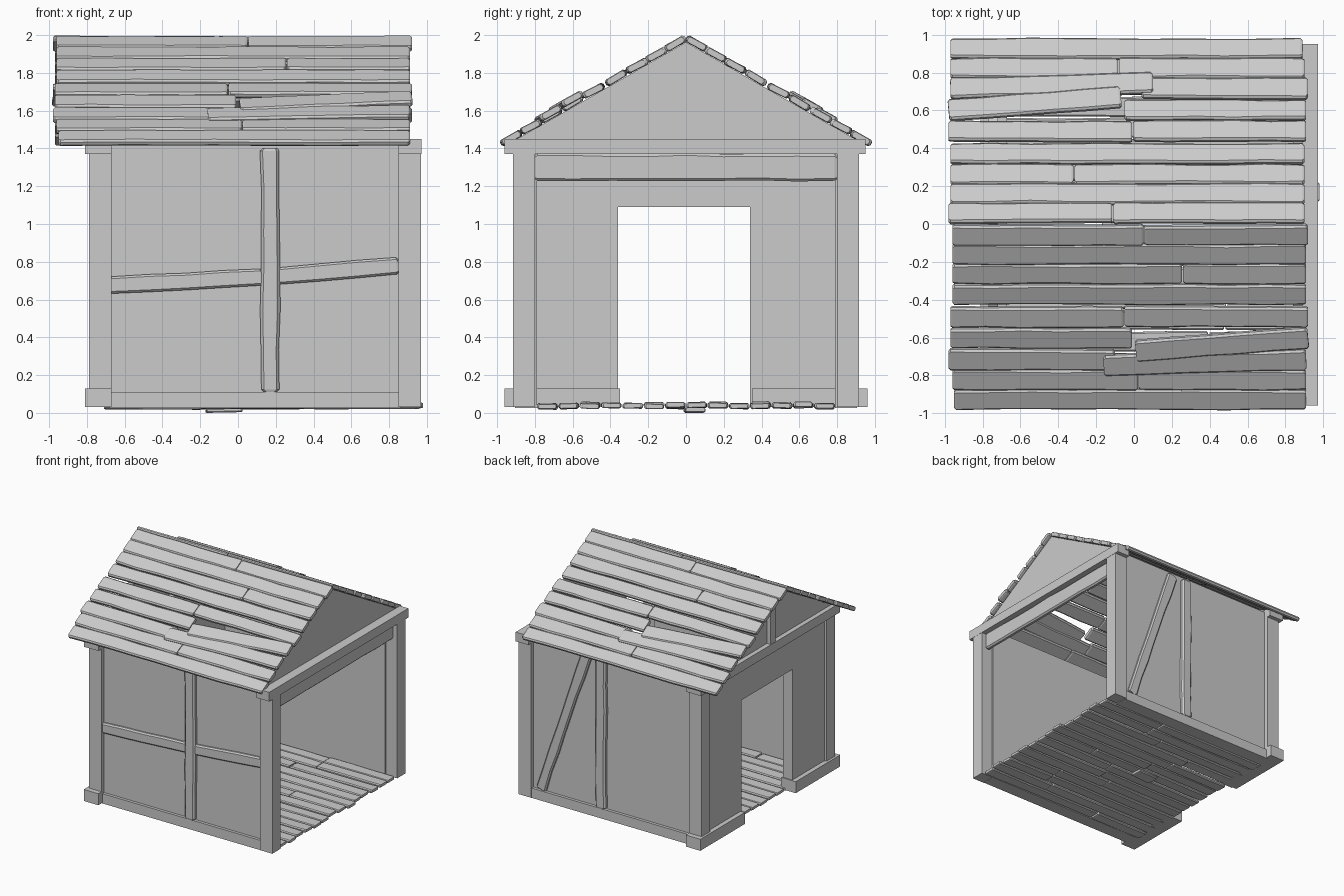
import bpy, bmesh, math, random
from mathutils import Vector, Matrix

if "Cube" in bpy.data.objects:
    bpy.data.objects.remove(bpy.data.objects["Cube"])

rng = random.Random(4)


def finish(name, bm):
    bmesh.ops.recalc_face_normals(bm, faces=bm.faces)
    me = bpy.data.meshes.new(name)
    bm.to_mesh(me)
    bm.free()
    ob = bpy.data.objects.new(name, me)
    bpy.context.collection.objects.link(ob)
    return ob


def box(name, x0, x1, y0, y1, z0, z1):
    bm = bmesh.new()
    m = Matrix.Translation(((x0 + x1) / 2, (y0 + y1) / 2, (z0 + z1) / 2))
    bmesh.ops.create_cube(bm, size=1, matrix=m @ Matrix.Diagonal((x1 - x0, y1 - y0, z1 - z0, 1)))
    return finish(name, bm)


def prism(name, pts, x0, x1):
    """Extrude a y-z outline from x0 to x1."""
    bm = bmesh.new()
    f = bm.faces.new([bm.verts.new((x0, y, z)) for y, z in pts])
    r = bmesh.ops.extrude_face_region(bm, geom=[f])
    verts = [g for g in r["geom"] if isinstance(g, bmesh.types.BMVert)]
    bmesh.ops.translate(bm, verts=verts, vec=(x1 - x0, 0, 0))
    return finish(name, bm)


def plank(name, a, b, width, thick, normal, wob=0.005, r=rng):
    """Hand-cut board from a to b: chamfered section, slightly wavy edges."""
    a, b = Vector(a), Vector(b)
    d = (b - a).normalized()
    n = Vector(normal)
    n = (n - d * n.dot(d)).normalized()
    w = n.cross(d)
    c = thick * 0.28
    length = (b - a).length
    segs = max(3, round(length / 0.2))
    stations = [(0, 0.8)] + [(c / length + (1 - 2 * c / length) * i / segs, 1)
                             for i in range(segs + 1)] + [(1, 0.8)]
    bm = bmesh.new()
    rings = []
    for t, k in stations:
        p = a.lerp(b, t)
        hl = width / 2 + r.uniform(-wob, wob)
        hr = width / 2 + r.uniform(-wob, wob)
        if k < 1:
            hl, hr = hl - c, hr - c
        h = thick / 2 * k
        e = c * k
        sec = [(-hl, -h + e), (-hl + e, -h), (hr - e, -h), (hr, -h + e),
               (hr, h - e), (hr - e, h), (-hl + e, h), (-hl, h - e)]
        rings.append([bm.verts.new(p + w * u + n * v) for u, v in sec])
    for q, s in zip(rings, rings[1:]):
        for i in range(8):
            j = (i + 1) % 8
            bm.faces.new((q[i], q[j], s[j], s[i]))
    bm.faces.new(rings[0])
    bm.faces.new(rings[-1])
    return finish(name, bm)


# Corner posts, side walls and sills
for s, side in ((-1, "front"), (1, "back")):
    def ybox(name, x0, x1, ya, yb, z0, z1):
        box(f"{side}_{name}", x0, x1, min(s * ya, s * yb), max(s * ya, s * yb), z0, z1)
    ybox("left_post", -0.79, -0.67, 0.80, 0.915, 0.03, 1.38)
    ybox("right_post", 0.85, 0.97, 0.80, 0.915, 0.03, 1.38)
    ybox("wall", -0.68, 0.86, 0.79, 0.88, 0.03, 1.43)
    ybox("sill", -0.68, 0.86, 0.79, 0.905, 0.025, 0.11)
    ybox("door_sill", -0.81, -0.67, 0.35, 0.96, 0.03, 0.13)

# Door wall with opening, and top beams
prism("door_wall", [(-0.80, 0.03), (-0.36, 0.03), (-0.36, 1.09), (0.34, 1.09),
                    (0.34, 0.03), (0.80, 0.03), (0.80, 1.38), (-0.80, 1.38)], -0.77, -0.68)
box("left_beam", -0.81, -0.67, -0.96, 0.95, 1.37, 1.45)
box("right_beam", 0.85, 0.972, -0.96, 0.95, 1.37, 1.45)

# Gables and small king post
for name, x0, x1 in (("left_gable", -0.77, -0.72), ("right_gable", 0.84, 0.89)):
    prism(name, [(-0.895, 1.45), (0.895, 1.45), (0, 1.962)], x0, x1)
box("king_post", -0.805, -0.765, -0.08, -0.01, 1.45, 1.90)

# Wall battens
plank("front_upright", (0.17, -0.89, 0.11), (0.17, -0.89, 1.40), 0.10, 0.05, (0, -1, 0))
plank("front_rail_left", (-0.68, -0.885, 0.675), (0.13, -0.885, 0.72), 0.09, 0.04, (0, -1, 0), 0.003)
plank("front_rail_right", (0.21, -0.885, 0.725), (0.85, -0.885, 0.78), 0.09, 0.04, (0, -1, 0), 0.003)
plank("back_upright", (0.19, 0.89, 0.11), (0.19, 0.89, 1.40), 0.10, 0.05, (0, 1, 0))
plank("back_brace", (0.77, 0.885, 0.12), (0.33, 0.885, 1.40), 0.09, 0.04, (0, 1, 0))
plank("opening_board", (0.91, -0.80, 1.30), (0.91, 0.80, 1.30), 0.145, 0.045, (1, 0, 0), 0.004)

# Roof boards: (x start, y start, x end, y end, lift), for one slope
SLOPE = 0.575
ROOF = [(-0.96, 0.057, 0.05, 0.057, 0), (0.055, 0.057, 0.92, 0.057, 0),
        (-0.96, 0.157, 0.91, 0.157, 0),
        (-0.96, 0.26, 0.255, 0.26, 0), (0.26, 0.26, 0.91, 0.26, 0),
        (-0.96, 0.37, 0.91, 0.37, 0),
        (-0.97, 0.49, -0.055, 0.49, 0), (-0.05, 0.485, 0.92, 0.49, 0),
        (-0.97, 0.60, -0.01, 0.60, 0), (0.01, 0.67, 0.92, 0.60, 0.022),
        (-0.98, 0.715, -0.10, 0.715, 0), (-0.16, 0.745, 0.91, 0.715, 0.014),
        (-0.96, 0.82, 0.02, 0.82, 0), (0.025, 0.82, 0.91, 0.82, 0),
        (-0.95, 0.925, 0.91, 0.925, 0)]
for s, side in ((-1, "front"), (1, "back")):
    r = random.Random(11)
    for i, (xa, ya, xb, yb, lift) in enumerate(ROOF):
        tilt = r.uniform(-0.09, 0.03)
        ends = []
        for x, y in ((xa, ya), (xb, yb)):
            z = 1.987 - SLOPE * y + lift
            ends.append((x if s < 0 else -0.06 - x, s * y, z))
        plank(f"{side}_roof_board_{i + 1}", *ends, 0.121, 0.038,
              (0, s * (SLOPE + tilt), 1), 0.004, r)

# Floor boards
rows = 14
step = 1.58 / rows
for i in range(rows):
    y = -0.79 + step * (i + 0.5)
    cut = rng.uniform(-0.4, 0.6)
    end = 0.98 if i == 8 else rng.uniform(0.945, 0.97)
    for part, (xa, xb) in enumerate(((-0.71, cut), (cut + 0.008, end))):
        z = 0.038 + rng.uniform(-0.005, 0.007)
        plank(f"floor_board_{i + 1}_{part + 1}", (xa, y, z), (xb, y, z + rng.uniform(-0.004, 0.004)),
              step - 0.009, 0.028, (0, rng.uniform(-0.04, 0.04), 1), 0.003)
plank("floor_under_batten", (-0.17, 0.04, 0.012), (0.02, 0.05, 0.016), 0.11, 0.024, (0, 0, 1), 0.003)
